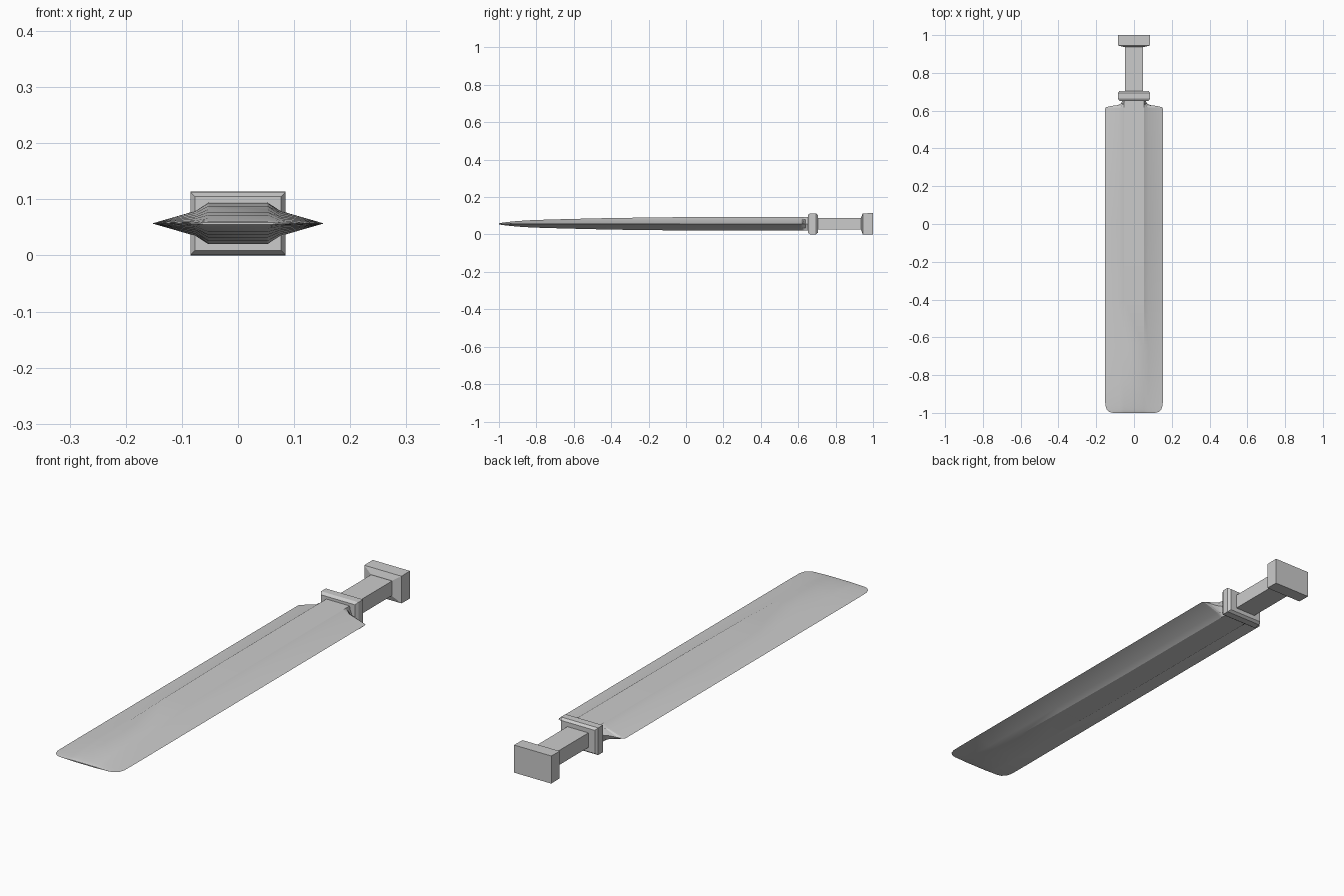
import bpy, bmesh, math

cube = bpy.data.objects.get("Cube")
if cube:
    bpy.data.objects.remove(cube, do_unlink=True)

MID = 0.057  # height of the sword's central plane

steel = bpy.data.materials.new("grey_steel")
steel.use_nodes = True
colour = (0.6, 0.6, 0.6, 1)
steel.diffuse_color = colour
steel.node_tree.nodes["Principled BSDF"].inputs["Base Color"].default_value = colour


def loft(name, rings, smooth=0):
    """Skin a row of (y, [(x, z), ...]) outlines and cap both ends."""
    bm = bmesh.new()
    loops = [[bm.verts.new((x, y, MID + z)) for x, z in pts] for y, pts in rings]
    for a, b in zip(loops, loops[1:]):
        n = len(a)
        for i in range(n):
            j = (i + 1) % n
            bm.faces.new((a[i], a[j], b[j], b[i]))
    bm.faces.new(loops[0])
    bm.faces.new(loops[-1])
    bmesh.ops.recalc_face_normals(bm, faces=bm.faces)
    mesh = bpy.data.meshes.new(name)
    bm.to_mesh(mesh)
    bm.free()
    mesh.materials.append(steel)
    obj = bpy.data.objects.new(name, mesh)
    bpy.context.collection.objects.link(obj)
    if smooth:
        bpy.ops.object.select_all(action='DESELECT')
        obj.select_set(True)
        bpy.context.view_layer.objects.active = obj
        bpy.ops.object.shade_smooth_by_angle(angle=math.radians(smooth))
    return obj


def blade_section(w, t):
    """Flat spine with hollow-ground sides running out to two sharp edges."""
    r = min(0.053, w * 0.9)
    m = r + (w - r) * 0.23
    quarter = [(w, 0), (m, t * 0.6), (r, t)]
    half = quarter + [(-x, z) for x, z in reversed(quarter)]
    return half + [(x, -z) for x, z in reversed(half[1:-1])]


def rectangle(w, h):
    return [(w, h), (-w, h), (-w, -h), (w, -h)]


# Blade: station along y, half width, half thickness
stations = [
    (-1.0, 0.112, 0.002), (-0.995, 0.13, 0.004), (-0.983, 0.144, 0.006),
    (-0.96, 0.152, 0.009), (-0.9, 0.153, 0.015), (-0.82, 0.153, 0.02),
    (-0.65, 0.153, 0.025), (-0.4, 0.153, 0.031), (0, 0.153, 0.036),
    (0.61, 0.153, 0.037), (0.618, 0.149, 0.037), (0.624, 0.125, 0.037),
    (0.629, 0.088, 0.037), (0.638, 0.068, 0.037), (0.665, 0.058, 0.037),
]
loft("blade", [(y, blade_section(w, t)) for y, w, t in stations], 25)

# Guard: chamfered block
guard = [(0.652, 0.077, 0.048), (0.664, 0.085, 0.056),
         (0.694, 0.085, 0.056), (0.705, 0.077, 0.048)]
loft("guard", [(y, rectangle(w, h)) for y, w, h in guard])

# Grip
loft("grip", [(y, rectangle(0.048, 0.03)) for y in (0.7, 0.95)])

# Pommel: block with a tapered inner face
pommel = [(0.936, 0.05, 0.033), (0.945, 0.085, 0.056), (1.0, 0.085, 0.057)]
loft("pommel", [(y, rectangle(w, h)) for y, w, h in pommel])
